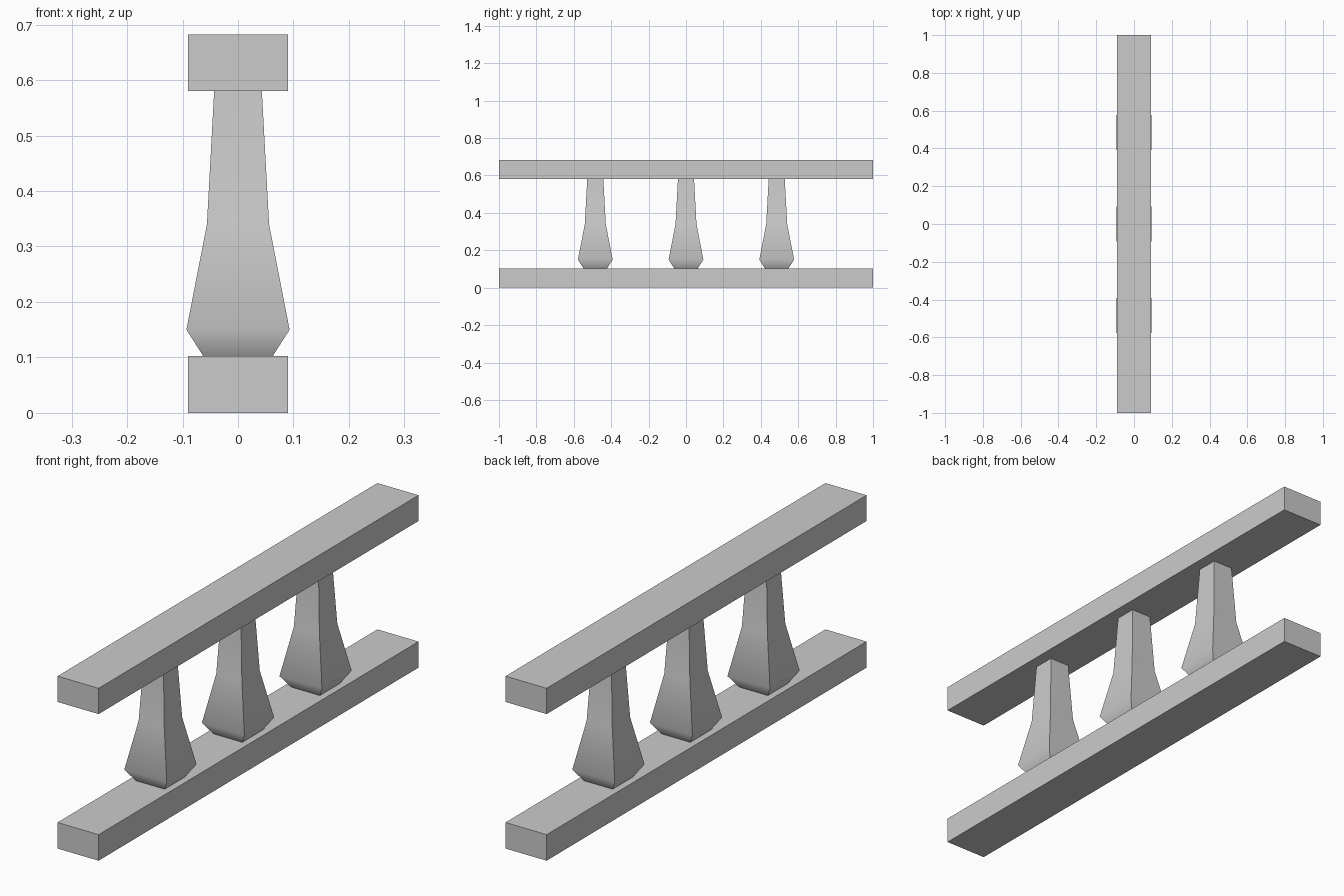
import bpy
import bmesh
from math import radians

cube = bpy.data.objects.get("Cube")
if cube:
    bpy.data.objects.remove(cube, do_unlink=True)

grey = bpy.data.materials.new("stone_grey")
grey.use_nodes = True
colour = (0.6, 0.6, 0.6, 1)
grey.diffuse_color = colour
grey.node_tree.nodes["Principled BSDF"].inputs["Base Color"].default_value = colour


def add_object(name, bm):
    bmesh.ops.recalc_face_normals(bm, faces=bm.faces)
    mesh = bpy.data.meshes.new(name)
    bm.to_mesh(mesh)
    bm.free()
    mesh.materials.append(grey)
    obj = bpy.data.objects.new(name, mesh)
    bpy.context.collection.objects.link(obj)
    return obj


def add_rail(name, bottom, top):
    bm = bmesh.new()
    bmesh.ops.create_cube(bm, size=1)
    bmesh.ops.scale(bm, vec=(0.18, 2, top - bottom), verts=bm.verts)
    bmesh.ops.translate(bm, vec=(0, 0, (bottom + top) / 2), verts=bm.verts)
    return add_object(name, bm)


def add_baluster(name, y, profile):
    # Stack square rings of (half width, height) and bridge them
    bm = bmesh.new()
    rings = [[bm.verts.new((sx * w, y + sy * w, z))
              for sx, sy in ((-1, -1), (1, -1), (1, 1), (-1, 1))]
             for w, z in profile]
    for low, high in zip(rings, rings[1:]):
        for i in range(4):
            j = (i + 1) % 4
            bm.faces.new((low[i], low[j], high[j], high[i]))
    bm.faces.new(rings[0][::-1])
    bm.faces.new(rings[-1])
    obj = add_object(name, bm)
    # Soft bends along the height, crisp corners
    bpy.ops.object.select_all(action="DESELECT")
    obj.select_set(True)
    bpy.context.view_layer.objects.active = obj
    bpy.ops.object.shade_smooth_by_angle(angle=radians(50))
    return obj


# Rails
add_rail("bottom_rail", 0, 0.103)
add_rail("top_rail", 0.58, 0.682)

# Balusters
profile = [(0.063, 0.103), (0.093, 0.15), (0.056, 0.34), (0.043, 0.58)]
for label, y in (("front", -0.485), ("middle", 0), ("back", 0.485)):
    add_baluster(label + "_baluster", y, profile)
